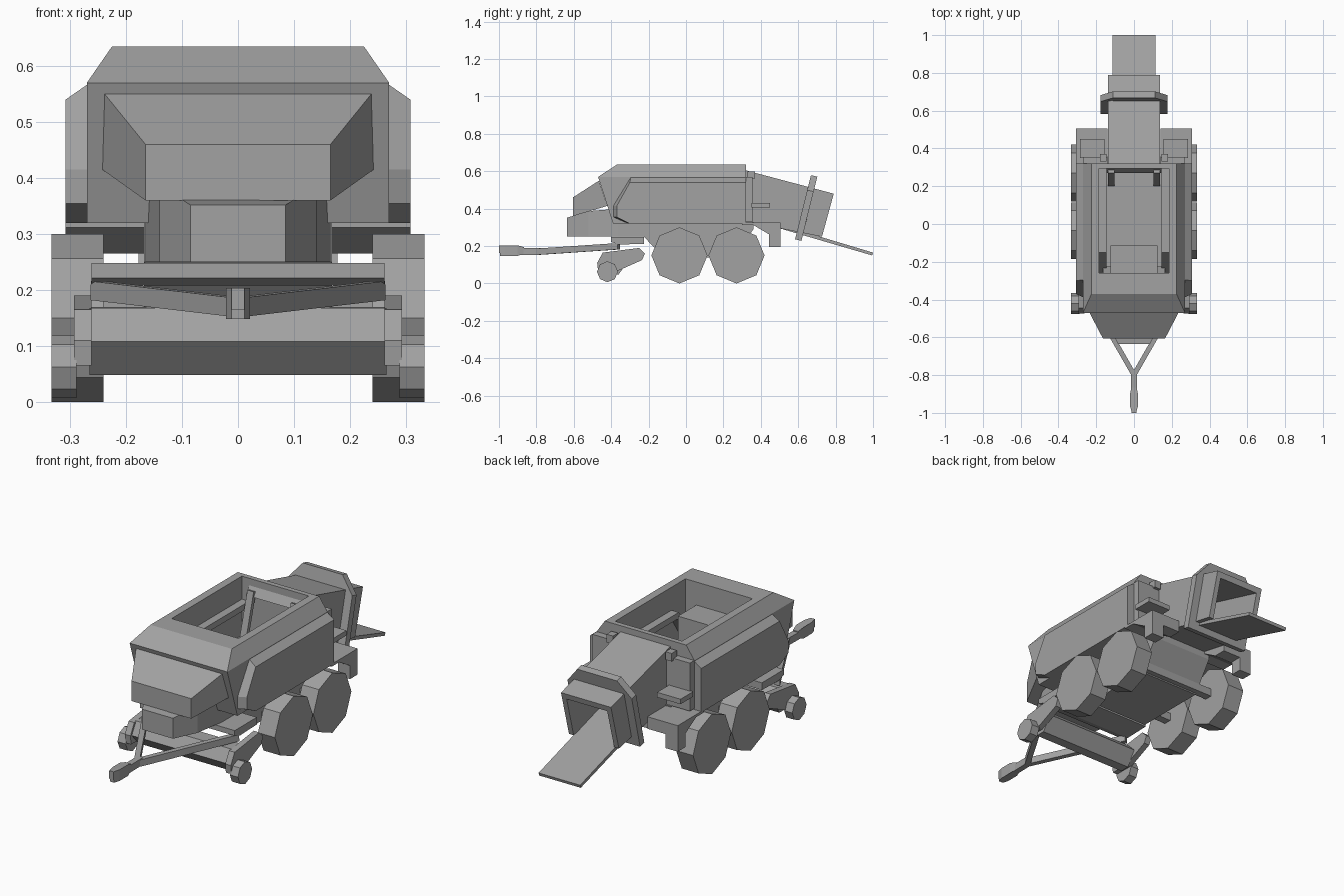
import bpy, bmesh, math
from mathutils import Vector

old = bpy.data.objects.get("Cube")
if old:
    bpy.data.objects.remove(old)

grey = bpy.data.materials.new("plain_grey")
grey.use_nodes = True
COLOUR = (0.36, 0.36, 0.36, 1)
grey.diffuse_color = COLOUR
grey.node_tree.nodes["Principled BSDF"].inputs["Base Color"].default_value = COLOUR


def loft(name, rings, mirror=False):
    """Solid through a series of matching rings of points."""
    bm = bmesh.new()
    loops = [[bm.verts.new(p) for p in ring] for ring in rings]
    n = len(loops[0])
    bm.faces.new(loops[0])
    bm.faces.new(loops[-1][::-1])
    for a, b in zip(loops, loops[1:]):
        for i in range(n):
            j = (i + 1) % n
            bm.faces.new((a[i], b[i], b[j], a[j]))
    bmesh.ops.recalc_face_normals(bm, faces=bm.faces)
    mesh = bpy.data.meshes.new(name)
    bm.to_mesh(mesh)
    bm.free()
    mesh.materials.append(grey)
    ob = bpy.data.objects.new(name, mesh)
    bpy.context.collection.objects.link(ob)
    if mirror:
        ob.modifiers.new("other_side", 'MIRROR')
    return ob


def side_prism(name, pts, x0, x1, mirror=False):
    """Extrude a (y, z) profile across x."""
    return loft(name, [[(x, y, z) for y, z in pts] for x in (x0, x1)], mirror)


def box(name, x0, x1, y0, y1, z0, z1, mirror=False):
    return side_prism(name, [(y0, z0), (y1, z0), (y1, z1), (y0, z1)], x0, x1, mirror)


def beam(name, p, q, width, height, mirror=False):
    """Straight bar of rectangular section between two points."""
    p, q = Vector(p), Vector(q)
    d = (q - p).normalized()
    side = d.cross(Vector((0, 0, 1))).normalized() * width / 2
    up = side.cross(d).normalized() * height / 2
    ends = [[c + s * side + t * up for s, t in ((-1, -1), (1, -1), (1, 1), (-1, 1))] for c in (p, q)]
    return loft(name, ends, mirror)


def wheel(name, y, z, r, x0, x1):
    pts = [(y + r * math.sin(k * math.pi / 4), z + r * math.cos(k * math.pi / 4)) for k in range(8)]
    return side_prism(name, pts, x0, x1, True)


def symmetric(half):
    """Close a half outline given on +x with its reflection."""
    return half + [(-p[0],) + tuple(p[1:]) for p in reversed(half)]


def cut(ob, cutter):
    mod = ob.modifiers.new("opening", 'BOOLEAN')
    mod.object = cutter
    mod.solver = 'EXACT'
    cutter.hide_render = True
    cutter.hide_viewport = True
    cutter.display_type = 'WIRE'


# Main body with open top and raked front, as plan rings from bottom to top
body = loft("main_body", [symmetric([(x, y, z), (x, .32, z)]) for x, y, z in
                          ((.27, -.39, .32), (.27, -.47, .57), (.225, -.37, .635))])
cut(body, box("hopper_cutter", -.185, .185, -.26, .295, .34, .8))

# Bulging side panels
inner = [(-.39, .355), (-.39, .415), (-.295, .57), (.32, .57), (.32, .32), (-.31, .32)]
outer = [(-.37, .355), (-.37, .415), (-.30, .54), (.32, .54), (.32, .32), (-.30, .32)]
loft("side_panel", [[(x, y, z) for y, z in ring] for x, ring in ((.265, inner), (.308, outer))], True)
box("rear_frame", .14, .27, .31, .355, .33, .57, True)
box("rear_latch", .145, .18, .33, .37, .56, .60, True)
box("rear_shelf", .155, .285, .35, .45, .405, .43, True)

# Nose hood and the column under it
loft("nose_hood", [symmetric([(.242, -.42, .415), (.238, -.465, .55)]),
                   symmetric([(.165, -.605, .36), (.165, -.605, .46)])])
top = symmetric([(.085, -.635, .352), (.14, -.52, .387), (.165, -.36, .40), (.165, -.225, .40)])
loft("nose_column", [[(x, y, .25) for x, y, z in top], top])

# Hopper interior
box("hopper_step", -.125, .125, -.27, -.115, .33, .52)
side_prism("hopper_rail", [(-.26, .36), (-.15, .52), (.30, .52), (.30, .49), (-.14, .49), (-.23, .35)],
           .145, .187, True)
side_prism("hopper_crossbar", [(.27, .56), (.295, .60), (.30, .56)], -.145, .145)
beam("hopper_strut", (.12, .28, .585), (.12, .21, .34), .035, .02, True)

# Bale chamber, collar and chute
chamber = side_prism("bale_chamber", [(.30, .335), (.727, .25), (.79, .48), (.30, .61)], -.138, .138)
half = [(.178, .60, .232), (.178, .665, .495), (.11, .685, .575)]
collar_front = symmetric([(x, y - .017, z + .004) for x, y, z in half])
collar = loft("chamber_collar",
              [collar_front, [(x, y + .034, z - .008) for x, y, z in collar_front]])
tunnel = side_prism("tunnel_cutter", [(.52, .295), (.80, .215), (.86, .43), (.42, .55)], -.112, .112)
cut(chamber, tunnel)
cut(collar, tunnel)
side_prism("bale_chute", [(.50, .295), (.995, .15), (1.0, .165), (.50, .315)], -.115, .115)

# Rear fenders with hanging legs, and the tapered underbody
side_prism("rear_fender", [(.30, .325), (.505, .325), (.505, .265), (.44, .265), (.36, .312), (.30, .312)],
           .14, .308, True)
box("fender_leg", .24, .308, .445, .505, .195, .30, True)
side_prism("underbody", [(-.225, .25), (-.12, .14), (.26, .14), (.36, .29), (.36, .33), (-.225, .33)],
           -.168, .168)

# Tandem road wheels
wheel("front_road_wheel", -.035, .15, .15, .24, .333)
wheel("rear_road_wheel", .27, .15, .15, .24, .333)
for y in (-.035, .27):
    beam("axle", (-.25, y, .165), (.25, y, .165), .04, .04)

# Pickup drum, arms and gauge wheels
side_prism("pickup_drum", [(-.465, .108), (-.43, .168), (-.36, .17), (-.31, .12), (-.36, .048), (-.41, .048)],
           -.265, .265)
side_prism("pickup_arm", [(-.475, .11), (-.445, .165), (-.25, .19), (-.22, .16), (-.235, .125),
                          (-.37, .065), (-.47, .065)], .262, .293, True)
wheel("gauge_wheel", -.42, .063, .056, .288, .333)

# Drawbar frame and hitch
side_prism("front_crossbeam", [(-.40, .222), (-.40, .248), (-.225, .248), (-.225, .212), (-.36, .208)],
           -.262, .262)
beam("drawbar_arm", (.005, -.79, .170), (.252, -.36, .199), .026, .034, True)
beam("drawbar_tongue", (0, -.89, .17), (0, -.77, .172), .03, .036)
plan = symmetric([(.012, -.995), (.021, -.965), (.021, -.90), (.014, -.865)])
loft("hitch", [[(x, y, z + (.01 if y > -.9 else 0) * s) for x, y in plan]
               for z, s in ((.148, 1), (.204, -1))])
beam("hitch_tip", (0, -1.0, .184), (0, -.95, .184), .024, .04)
